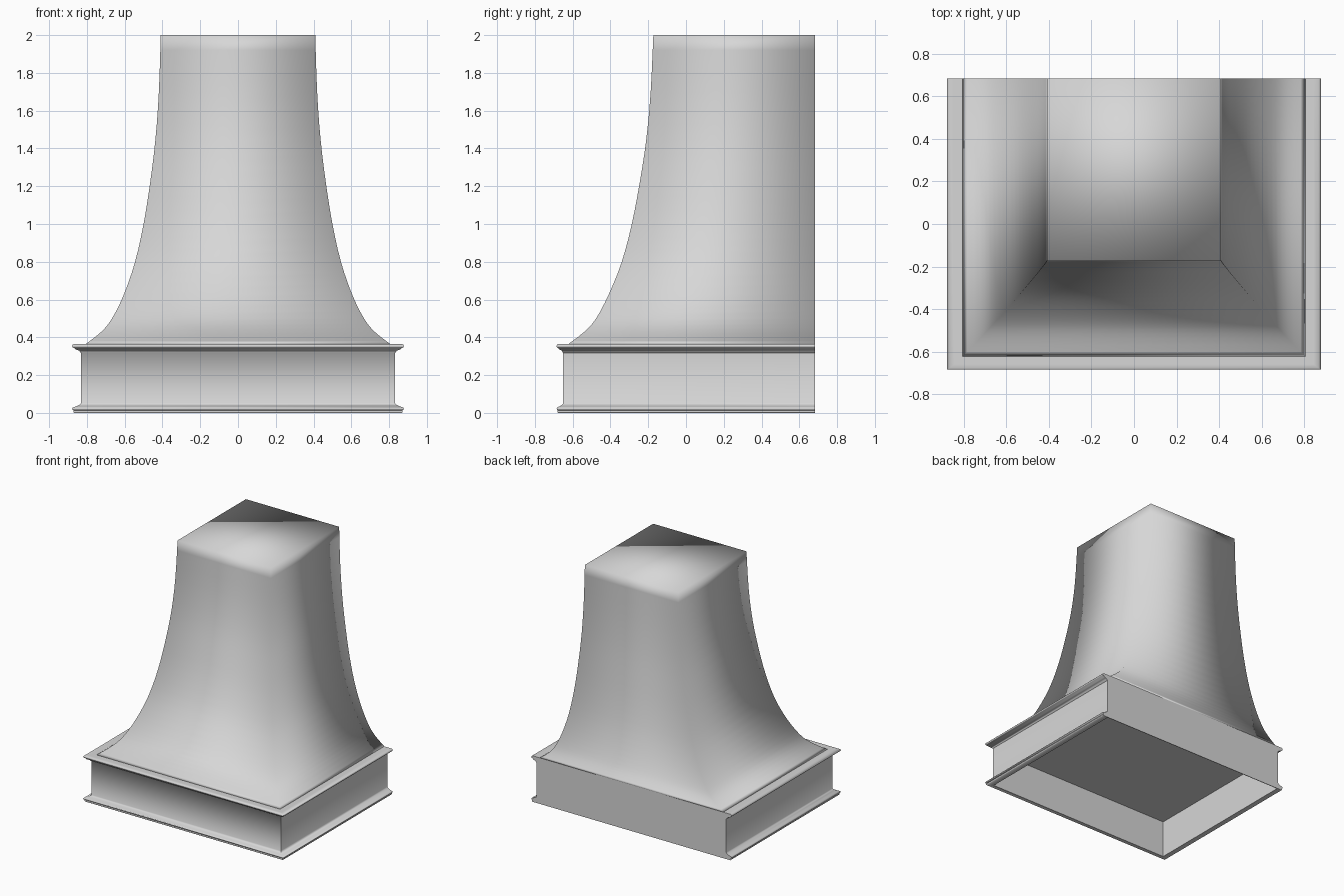
import bpy, bmesh, math

if "Cube" in bpy.data.objects:
    bpy.data.objects.remove(bpy.data.objects["Cube"])

BACK = 0.683

mat = bpy.data.materials.new("light grey paint")
mat.diffuse_color = (0.68, 0.68, 0.68, 1)
mat.use_nodes = True
mat.node_tree.nodes["Principled BSDF"].inputs["Base Color"].default_value = mat.diffuse_color


def loft(name, rings):
    """Closed skin through rectangular rings: (half width, front y, back y, z)."""
    bm = bmesh.new()
    loops = [[bm.verts.new(p) for p in
              ((-w, f, z), (w, f, z), (w, b, z), (-w, b, z))]
             for w, f, b, z in rings]
    for lo, hi in zip(loops, loops[1:]):
        for i in range(4):
            j = (i + 1) % 4
            bm.faces.new((lo[i], lo[j], hi[j], hi[i]))
    bm.faces.new(loops[0][::-1])
    bm.faces.new(loops[-1])
    bmesh.ops.recalc_face_normals(bm, faces=bm.faces)
    me = bpy.data.meshes.new(name)
    bm.to_mesh(me)
    bm.free()
    me.materials.append(mat)
    ob = bpy.data.objects.new(name, me)
    bpy.context.collection.objects.link(ob)
    bpy.context.view_layer.objects.active = ob
    for o in bpy.context.selected_objects:
        o.select_set(False)
    ob.select_set(True)
    return ob


# base box with hollow underside and moulded bands (outward offset, height)
lower = [(0.036, 0.0), (0.041, 0.005), (0.041, 0.010), (0.038, 0.013),
         (0.045, 0.017), (0.047, 0.022), (0.045, 0.028), (0.038, 0.031),
         (0.025, 0.035), (0.012, 0.041), (0.004, 0.047), (0.0, 0.053)]
upper = [(0.0, 0.318), (0.006, 0.322), (0.009, 0.329), (0.018, 0.333),
         (0.030, 0.336), (0.034, 0.343), (0.043, 0.346), (0.047, 0.351),
         (0.047, 0.357), (0.043, 0.362), (0.036, 0.365), (0.014, 0.365)]
rings = [(0.826, -0.645, BACK - 0.005, 0.298), (0.826, -0.645, BACK - 0.005, 0.0)]
rings += [(0.831 + o, -0.65 - 0.74 * o, BACK, z) for o, z in lower + upper]
loft("hood_base", rings)
bpy.ops.object.shade_smooth_by_angle(angle=math.radians(50))

# flared chimney body: key points (half width, front y, z), smoothed by a spline
keys = [(0.805, -0.622, 0.365), (0.725, -0.540, 0.428), (0.667, -0.476, 0.50),
        (0.603, -0.408, 0.63), (0.545, -0.340, 0.80), (0.500, -0.287, 1.00),
        (0.465, -0.245, 1.22), (0.437, -0.210, 1.45), (0.419, -0.187, 1.70),
        (0.409, -0.173, 2.00)]


def spline(p0, p1, p2, p3, t):
    return [0.5 * (2 * b + (c - a) * t + (2 * a - 5 * b + 4 * c - d) * t * t
                   + (3 * b - a - 3 * c + d) * t ** 3)
            for a, b, c, d in zip(p0, p1, p2, p3)]


ext = [keys[0]] + keys + [keys[-1]]
STEPS = 3
pts = [spline(*ext[i:i + 4], s / STEPS)
       for i in range(len(keys) - 1) for s in range(STEPS)] + [keys[-1]]
loft("hood_body", [(w, f, BACK, z) for w, f, z in pts])
bpy.ops.object.shade_smooth()
